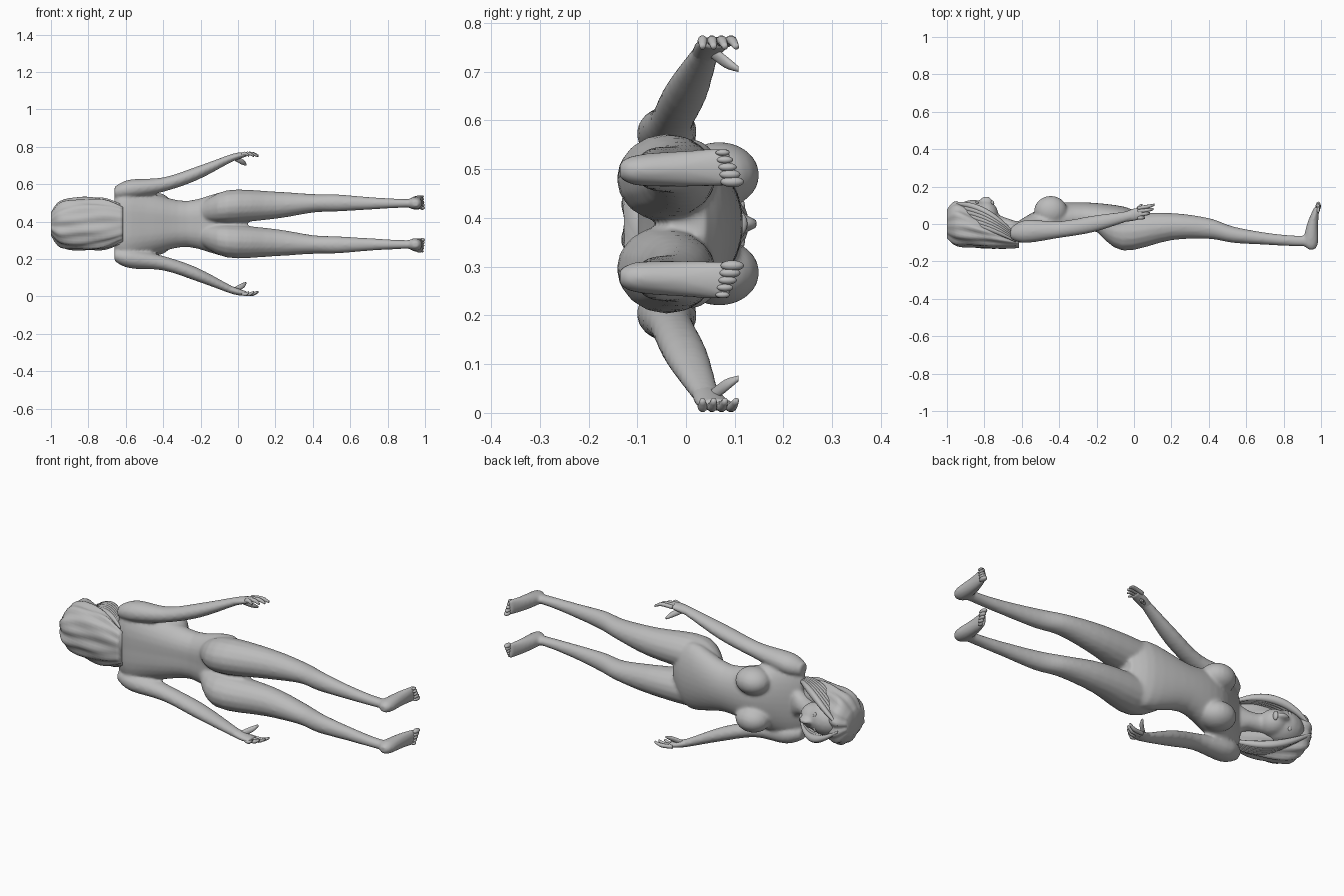
import bpy
import bmesh
from math import sin, cos, pi, tau
from mathutils import Matrix, Vector

default_cube = bpy.data.objects.get("Cube")
if default_cube:
    bpy.data.objects.remove(default_cube, do_unlink=True)

SYMMETRY_HEIGHT = 0.388
STEPS = 4

# The single plain colour
grey = bpy.data.materials.new("plain_grey")
grey.use_nodes = True
grey.diffuse_color = (0.5, 0.5, 0.5, 1)
shader = grey.node_tree.nodes["Principled BSDF"]
shader.inputs["Base Color"].default_value = grey.diffuse_color


def add_part(name, bm, paired=True):
    """Turn a bmesh into a smooth part, mirrored across the body if paired."""
    bmesh.ops.recalc_face_normals(bm, faces=bm.faces)
    mesh = bpy.data.meshes.new(name)
    bm.to_mesh(mesh)
    bm.free()
    mesh.materials.append(grey)
    mesh.shade_smooth()
    part = bpy.data.objects.new(name, mesh)
    part.location.z = SYMMETRY_HEIGHT
    bpy.context.collection.objects.link(part)
    if paired:
        mirror = part.modifiers.new("other_side", 'MIRROR')
        mirror.use_axis = (False, False, True)
        mirror.use_mirror_merge = False
    return part


def station(along, centre, thick, wide=None, side=0):
    """One elliptical cross-section of a lofted part."""
    return Vector((along, centre, side, thick, wide or thick))


def smooth_path(keys):
    """Pass a smooth curve through the key cross-sections."""
    path = []
    for i in range(len(keys) - 1):
        a, b = keys[i], keys[i + 1]
        before, after = keys[max(i - 1, 0)], keys[min(i + 2, len(keys) - 1)]
        for step in range(STEPS):
            t = step / STEPS
            leave, arrive = (b - before) / 2, (after - a) / 2
            bend = (1 - t) * leave - t * arrive + (2 * t - 1) * (b - a)
            path.append(a.lerp(b, t) + t * (1 - t) * bend)
    return path + [keys[-1]]


def round_section(angle, along):
    return 1


def loft(bm, keys, sides=16, outline=round_section, upright=False):
    """Skin a form along x, or along y when upright."""
    rings = []
    for along, centre, side, thick, wide in smooth_path(keys):
        ring = []
        for j in range(sides):
            angle = tau * j / sides
            grow = outline(angle, along)
            across = centre + thick * grow * cos(angle)
            z = side + wide * grow * sin(angle)
            point = (across, along, z) if upright else (along, across, z)
            ring.append(bm.verts.new(point))
        rings.append(ring)
    for lower, upper in zip(rings, rings[1:]):
        for j in range(sides):
            bm.faces.new((lower[j - 1], lower[j], upper[j], upper[j - 1]))
    bm.faces.new(rings[0])
    bm.faces.new(rings[-1])
    return bm


def ball(bm, centre, size):
    """A stretched sphere."""
    place = Matrix.Translation(centre) @ Matrix.Diagonal(size).to_4x4()
    bmesh.ops.create_uvsphere(bm, u_segments=20, v_segments=12, radius=1, matrix=place)
    return bm


def spine_groove(angle, along):
    return 1 - 0.12 * max(0, -cos(angle)) ** 12


def hair_waves(angle, along):
    ripple = 0.035 * sin(13 * angle + 14 * along) + 0.025 * sin(7 * angle - 20 * along)
    return 1 + ripple - 0.1 * abs(cos(angle)) ** 40


# Trunk, the first of the forms fused into one body
body = bmesh.new()
loft(body, [
    station(-0.662, -0.05, thick=0.03, wide=0.14),
    station(-0.6, -0.04, thick=0.067, wide=0.19),
    station(-0.45, 0.01, thick=0.093, wide=0.16),
    station(-0.27, 0.035, thick=0.081, wide=0.123),
    station(-0.05, 0.01, thick=0.082, wide=0.175),
    station(0.05, 0, thick=0.04, wide=0.1),
], sides=32, outline=spine_groove)
ball(body, centre=(-0.445, 0.068, 0.1), size=(0.09, 0.083, 0.068))

# Neck and head
loft(body, [
    station(-0.78, 0.02, thick=0.05),
    station(-0.68, -0.02, thick=0.052),
    station(-0.6, -0.04, thick=0.045, wide=0.12),
])
ball(body, centre=(-0.86, 0.038, 0), size=(0.11, 0.092, 0.085))
ball(body, centre=(-0.795, 0.05, 0), size=(0.07, 0.074, 0.065))
ball(body, centre=(-0.79, 0.122, 0), size=(0.035, 0.026, 0.016))

# Arms from shoulder to wrist
loft(body, [
    station(-0.66, -0.05, thick=0.03, side=0.17),
    station(-0.58, -0.04, thick=0.062, wide=0.052, side=0.185),
    station(-0.4, -0.03, thick=0.045, wide=0.039, side=0.21),
    station(-0.22, 0, thick=0.045, wide=0.037, side=0.27),
    station(-0.04, 0.04, thick=0.029, wide=0.022, side=0.35),
    station(0, 0.05, thick=0.03, wide=0.018, side=0.363),
])

# Legs from hip to ankle
loft(body, [
    station(-0.21, 0, thick=0.03, wide=0.04, side=0.06),
    station(-0.06, -0.043, thick=0.1, wide=0.088, side=0.092),
    station(0.2, -0.014, thick=0.073, side=0.1),
    station(0.4, -0.024, thick=0.056, wide=0.05, side=0.11),
    station(0.53, -0.057, thick=0.044, wide=0.046, side=0.112),
    station(0.7, -0.078, thick=0.033, wide=0.034, side=0.11),
    station(0.85, -0.09, thick=0.029, wide=0.025, side=0.11),
    station(0.96, -0.09, thick=0.029, wide=0.022, side=0.11),
])

# Feet from heel to ball
loft(body, [
    station(-0.136, 0.95, thick=0.018, side=0.11),
    station(-0.1, 0.945, thick=0.04, wide=0.032, side=0.11),
    station(0, 0.955, thick=0.03, wide=0.038, side=0.113),
    station(0.09, 0.977, thick=0.014, wide=0.04, side=0.116),
], upright=True)

# Fuse the forms into one soft skin
skin = add_part("body", body)
fuse = skin.modifiers.new("fuse", 'REMESH')
fuse.mode = 'VOXEL'
fuse.voxel_size = 0.008
fuse.use_smooth_shade = True
soften = skin.modifiers.new("soften", 'SMOOTH')
soften.iterations = 6

# Face details
add_part("lips", ball(bmesh.new(), (-0.757, 0.111, 0), (0.01, 0.015, 0.023)), paired=False)
add_part("eye", ball(bmesh.new(), (-0.84, 0.113, 0.034), (0.01, 0.008, 0.018)))

# Hair mass, then locks swept from the parting to the shoulders
add_part("hair", loft(bmesh.new(), [
    station(-1, 0, thick=0.08, wide=0.06),
    station(-0.95, 0, thick=0.123),
    station(-0.85, -0.03, thick=0.1, wide=0.138),
    station(-0.72, -0.067, thick=0.067, wide=0.13),
    station(-0.615, -0.095, thick=0.035, wide=0.09),
], sides=64, outline=hair_waves), paired=False)

LOCKS = 6
for lock in range(LOCKS):
    turn = lock / (LOCKS - 1)
    keys = []
    for step in range(LOCKS):
        s = step / (LOCKS - 1)
        drop = 0.1 * turn + 0.17 * s * s * (1 - 0.4 * turn)
        keys.append(station(-0.97 + 0.34 * s, 0.11 - drop,
                            thick=0.02 * sin(pi * (0.1 + 0.8 * s)),
                            side=0.125 * sin(pi * (0.05 + 0.65 * s))))
    add_part(f"hair_lock_{lock + 1}", loft(bmesh.new(), keys, sides=10))

# Hands: palm, four fanned fingers and a thumb
add_part("palm", loft(bmesh.new(), [
    station(-0.05, 0.038, thick=0.026, wide=0.02, side=0.347),
    station(0, 0.05, thick=0.032, wide=0.018, side=0.363),
    station(0.045, 0.06, thick=0.03, wide=0.011, side=0.372),
]))
for i, finger in enumerate(("little", "ring", "middle", "index")):
    reach = 0.06 + 0.05 * sin(i * pi / 6)
    base = 0.034 + 0.017 * i
    fan = 0.006 * i
    add_part(f"{finger}_finger", loft(bmesh.new(), [
        station(0.02, base, thick=0.01, side=0.372),
        station(reach * 0.7, base + fan / 2, thick=0.01, side=0.376),
        station(reach, base + fan, thick=0.006, side=0.363),
    ], sides=10))
add_part("thumb", loft(bmesh.new(), [
    station(0.05, -0.02, thick=0.014, side=0.355),
    station(0.08, 0.02, thick=0.014, side=0.333),
    station(0.108, 0.04, thick=0.006, side=0.317),
], sides=10, upright=True))

# Toes
for toe in range(5):
    shrink = 1 - 0.1 * toe
    add_part(f"toe_{toe + 1}", ball(
        bmesh.new(), (0.985, 0.095 - 0.005 * toe, 0.086 + 0.015 * toe),
        (0.014 * shrink, 0.024 * shrink, 0.011 * shrink)))
